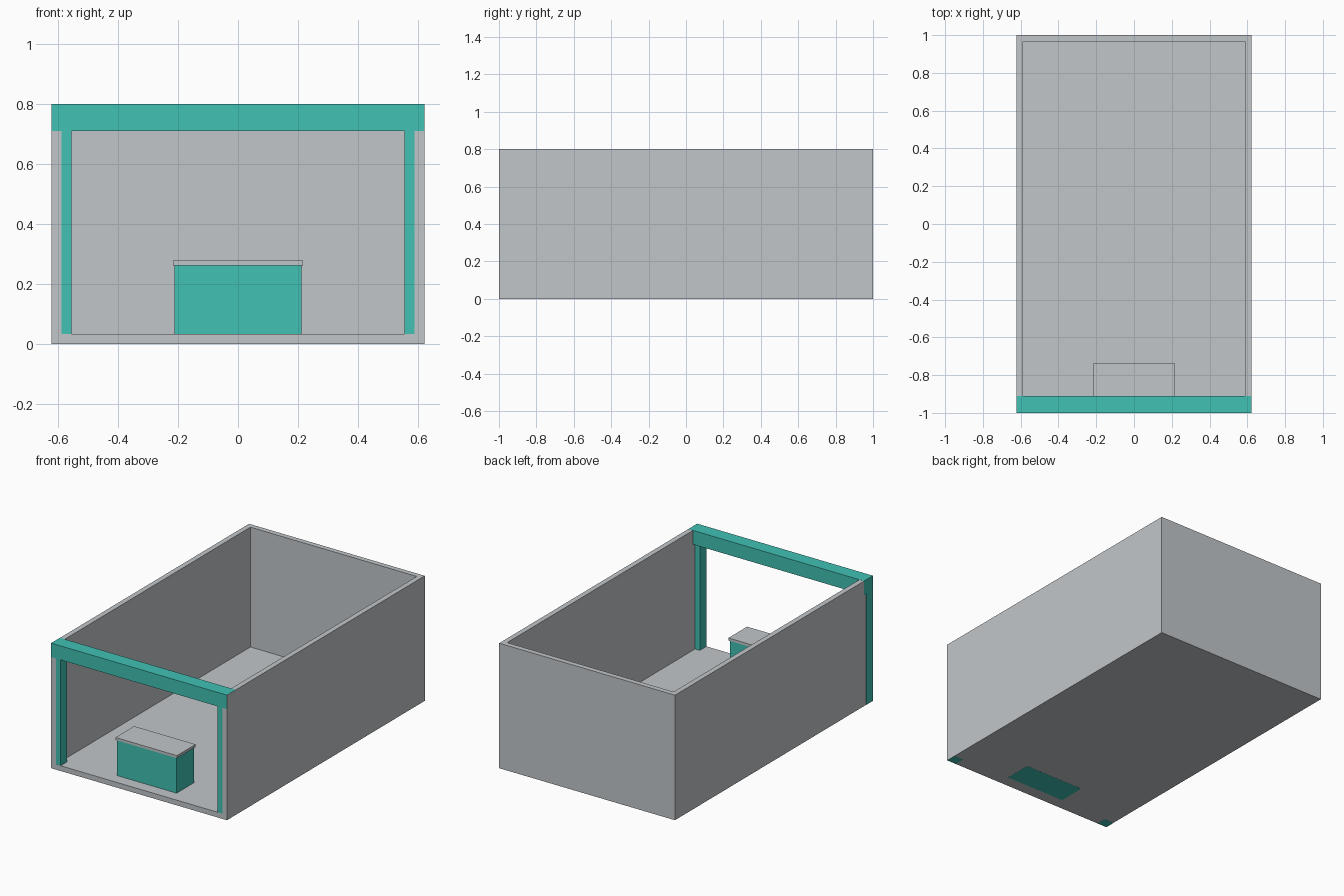
import bpy

if "Cube" in bpy.data.objects:
    bpy.data.objects.remove(bpy.data.objects["Cube"])

W, L, H = 0.6222, 1.0, 0.8   # half width, half length, height
T = 0.0333                   # wall and floor thickness
POST = 0.0667
BEAM = 0.0889
E = 0.0006                   # tiny offset that keeps flush faces apart


def material(name, rgb):
    m = bpy.data.materials.new(name)
    m.diffuse_color = (*rgb, 1)
    m.use_nodes = True
    m.node_tree.nodes["Principled BSDF"].inputs["Base Color"].default_value = m.diffuse_color
    return m


grey = material("light grey", (0.54, 0.565, 0.585))
teal = material("teal", (0.052, 0.535, 0.455))


def box(name, x, y, z, mat):
    """Axis-aligned box from (min, max) pairs."""
    bpy.ops.mesh.primitive_cube_add(size=1, location=[sum(r) / 2 for r in (x, y, z)])
    ob = bpy.context.object
    ob.name = ob.data.name = name
    ob.scale = [r[1] - r[0] for r in (x, y, z)]
    bpy.ops.object.transform_apply(location=False, rotation=False, scale=True)
    ob.data.materials.append(mat)
    return ob


# Room shell: floor and three walls, open at the front and top
box("floor", (-W, W), (-L, L), (0, T), grey)
box("back_wall", (-W + T, W - T), (L - T, L), (T, H), grey)
box("left_wall", (-W, -W + T), (-L, L), (T, H), grey)
box("right_wall", (W - T, W), (-L, L), (T, H), grey)

# Entrance frame: two posts and a beam across the front
box("left_post", (-W - E, -W + POST), (-L + E, -L + POST), (-E, H - BEAM), teal)
box("right_post", (W - POST, W - E), (-L + E, -L + POST), (-E, H - BEAM), teal)
box("front_beam", (-W - E, W - E), (-L - E, -L + BEAM), (H - BEAM, H + E), teal)

# Counter with a slightly overhanging top
box("counter_body", (-0.2111, 0.2111), (-0.922, -0.744), (-E, 0.261), teal)
box("counter_top", (-0.2175, 0.2175), (-0.928, -0.739), (0.261, 0.2775), grey)
